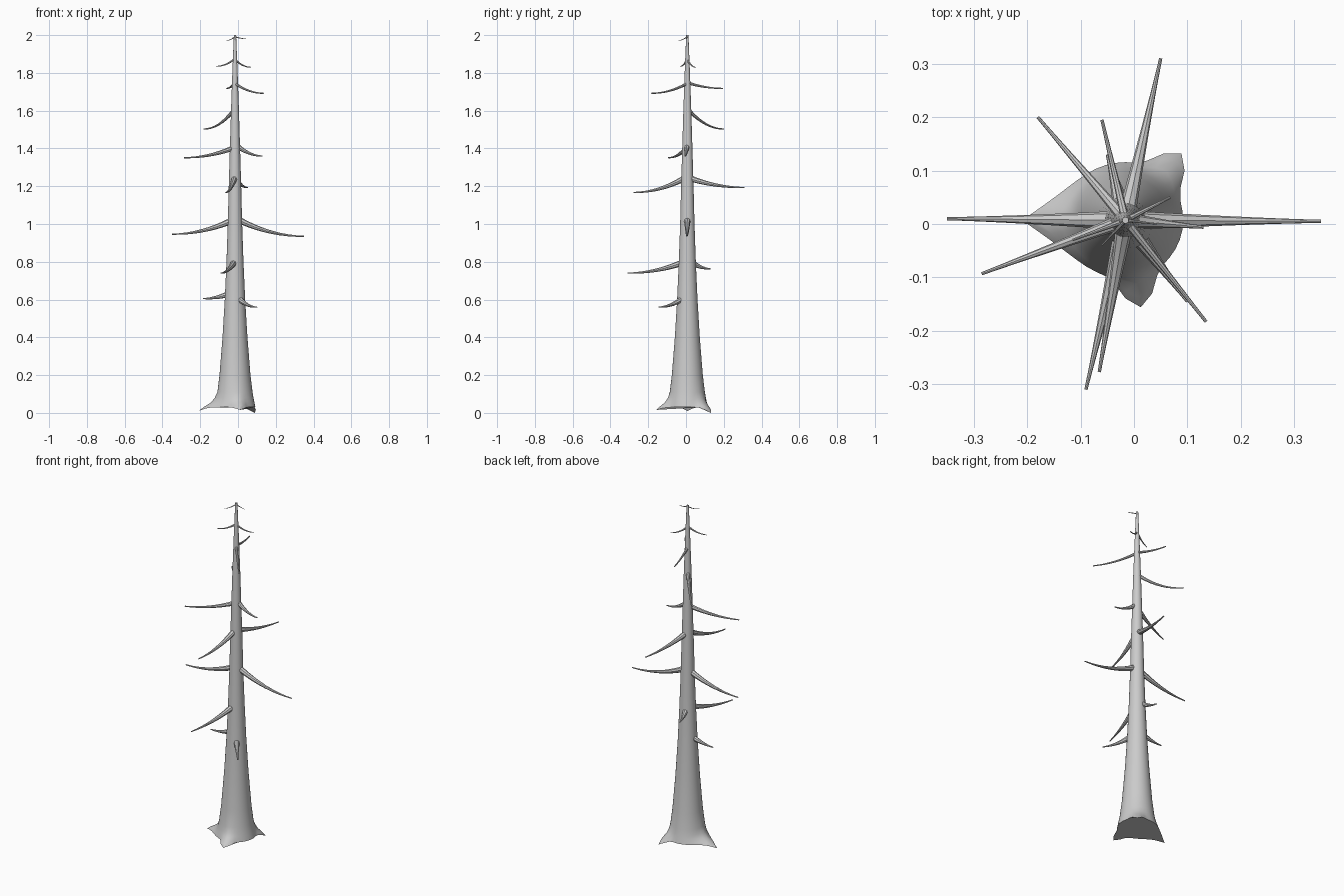
import bpy, bmesh
from math import sin, cos, radians, exp, pi
from mathutils import Vector

if "Cube" in bpy.data.objects:
    bpy.data.objects.remove(bpy.data.objects["Cube"])

CX, CY = -0.016, 0.007
# trunk profile: height, radius, root strength
PROFILE = [(0.03, .108, 1), (0.045, .105, .72), (0.06, .102, .32), (0.08, .098, .12), (0.11, .093, 0),
           (0.2, .082, 0), (0.4, .066, 0), (0.6, .054, 0), (0.8, .045, 0), (1.0, .038, 0),
           (1.2, .033, 0), (1.4, .027, 0), (1.6, .021, 0), (1.8, .014, 0), (1.9, .010, 0), (2.0, .006, 0)]


def trunk_radius(z):
    for (z0, r0, _), (z1, r1, _) in zip(PROFILE, PROFILE[1:]):
        if z <= z1:
            return r0 + (r1 - r0) * (z - z0) / (z1 - z0)
    return PROFILE[-1][1]


def loft(name, rings):
    bm = bmesh.new()
    loops = [[bm.verts.new(p) for p in ring] for ring in rings]
    n = len(loops[0])
    for a, b in zip(loops, loops[1:]):
        for i in range(n):
            j = (i + 1) % n
            bm.faces.new((a[i], a[j], b[j], b[i]))
    bm.faces.new(loops[0][::-1])
    bm.faces.new(loops[-1])
    bmesh.ops.recalc_face_normals(bm, faces=bm.faces)
    mesh = bpy.data.meshes.new(name)
    bm.to_mesh(mesh)
    bm.free()
    ob = bpy.data.objects.new(name, mesh)
    bpy.context.collection.objects.link(ob)
    bpy.ops.object.select_all(action='DESELECT')
    ob.select_set(True)
    bpy.context.view_layer.objects.active = ob
    bpy.ops.object.shade_smooth_by_angle(angle=radians(40))
    return ob


def root_bump(deg):
    # extra reach and drop of the three roots at this angle
    out = drop = 0
    for a, length, sharp in ((180, .085, False), (50, .055, True), (280, .057, True)):
        d = abs((deg - a + 180) % 360 - 180)
        f = exp(-(d / 11) ** 2 * .5) if sharp else exp(-d / 18)
        out += length * f
        drop += (.014 if a == 280 else .03 if a == 50 else .02) * f ** 2
    return out, drop


# trunk with flared roots
rings = []
for z, r, k in PROFILE:
    ring = []
    for deg in range(0, 360, 10):
        out, drop = root_bump(deg)
        rr, a = r + out * k, radians(deg)
        ring.append((CX + rr * cos(a), CY + rr * sin(a), max(0, z - drop * k)))
    rings.append(ring)
loft("trunk", rings)


def branch(name, z0, tip):
    tip = Vector(tip)
    r0 = min(.017, trunk_radius(z0) * .5)
    r1 = min(.003, r0 * .4)
    flat = Vector((tip.x - CX, tip.y - CY, 0))
    start = Vector((CX, CY, z0)) + flat.normalized() * trunk_radius(z0) * .6
    side = Vector((-flat.y, flat.x, 0)).normalized()
    rings, n = [], 8
    for s in range(n + 1):
        t = s / n
        p = start.lerp(tip, t)
        p.z = z0 + (tip.z - z0) * (1 - (1 - t) ** 2)
        tan = tip - start
        tan.z *= 2 * (1 - t)
        up = tan.normalized().cross(side)
        r = r1 + (r0 - r1) * (1 - t) ** 1.3
        rings.append([p + side * r * cos(i * pi / 4) + up * r * sin(i * pi / 4) for i in range(8)])
    loft(name, rings)


# bare drooping branches: start height, tip
BRANCHES = [
    (.63, (-.185, .01, .605)), (.605, (.10, -.145, .56)),
    (.795, (-.09, -.31, .74)), (.795, (-.05, .13, .763)),
    (1.02, (.35, .005, .935)), (1.015, (-.35, .01, .946)),
    (1.24, (.05, .31, 1.193)), (1.24, (-.065, -.277, 1.167)),
    (1.40, (-.285, -.093, 1.351)), (1.41, (.13, -.006, 1.36)),
    (1.60, (-.18, .20, 1.503)),
    (1.74, (.135, -.183, 1.692)), (1.745, (-.06, .195, 1.718)),
    (1.87, (-.115, -.03, 1.835)), (1.865, (.068, .05, 1.83)),
    (1.99, (-.06, -.04, 1.972)), (1.99, (.043, .0, 1.981)),
]
for i, (z0, tip) in enumerate(BRANCHES):
    branch(f"branch_{i + 1}", z0, tip)
